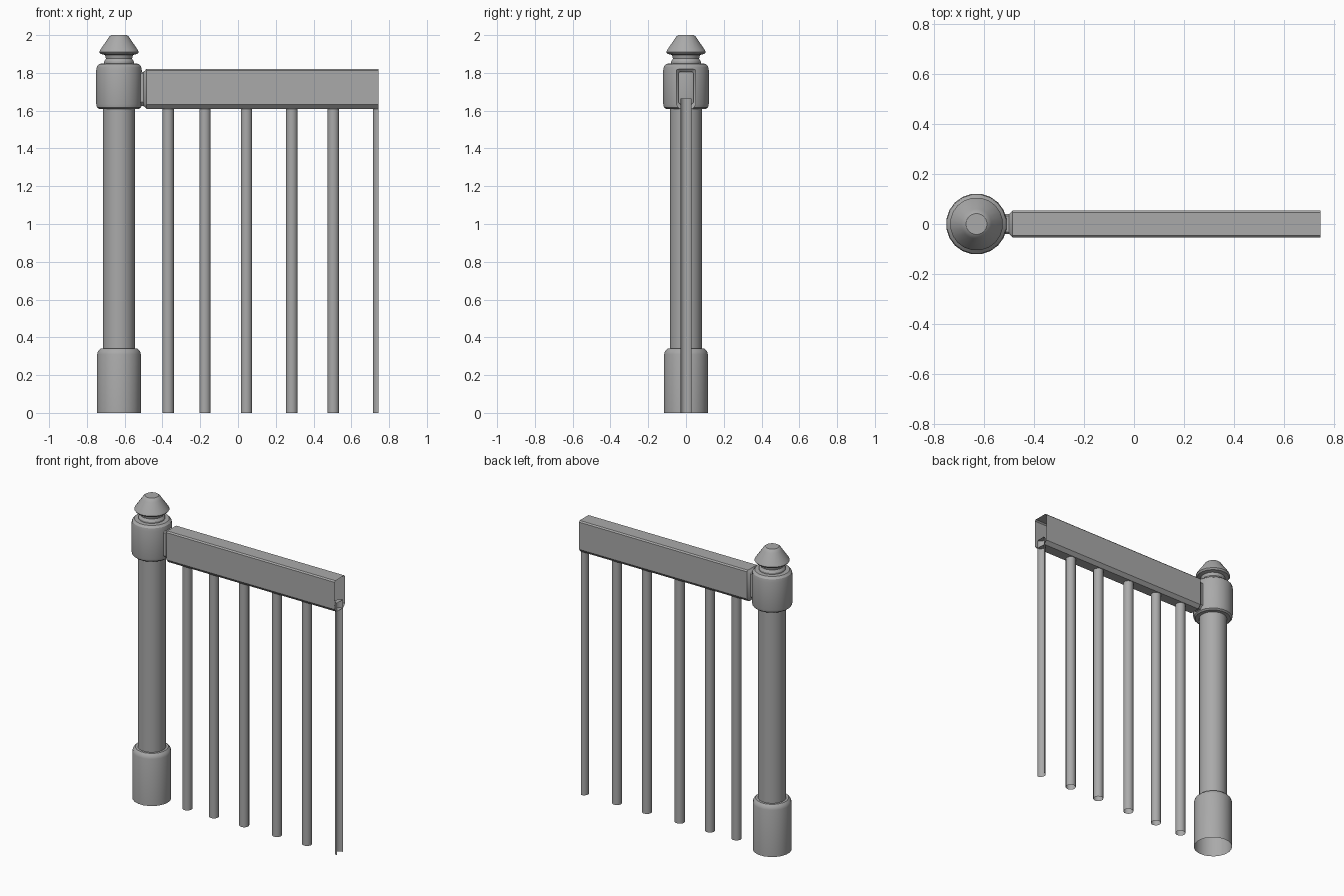
import bpy, bmesh, math

if "Cube" in bpy.data.objects:
    bpy.data.objects.remove(bpy.data.objects["Cube"])

grey = bpy.data.materials.new("plain_grey")
grey.use_nodes = True
COLOUR = (0.4, 0.4, 0.4, 1)
grey.diffuse_color = COLOUR
grey.node_tree.nodes["Principled BSDF"].inputs["Base Color"].default_value = COLOUR


def finish(name, bm):
    bmesh.ops.recalc_face_normals(bm, faces=bm.faces[:])
    mesh = bpy.data.meshes.new(name)
    bm.to_mesh(mesh)
    bm.free()
    obj = bpy.data.objects.new(name, mesh)
    mesh.materials.append(grey)
    bpy.context.collection.objects.link(obj)
    bpy.ops.object.select_all(action="DESELECT")
    obj.select_set(True)
    bpy.context.view_layer.objects.active = obj
    bpy.ops.object.shade_smooth_by_angle(angle=math.radians(32))
    return obj


def skin(bm, loops, cap_end):
    rings = [[bm.verts.new(p) for p in loop] for loop in loops]
    for a, b in zip(rings, rings[1:]):
        for i in range(len(a)):
            j = (i + 1) % len(a)
            bm.faces.new((a[i], a[j], b[j], b[i]))
    if cap_end:
        bm.faces.new(rings[-1])


def turned(name, x, profile, sides, cap_end=True):
    """Revolve (radius, height) pairs about a vertical axis, open underneath."""
    bm = bmesh.new()
    loops = []
    for r, z in profile:
        angles = [math.tau * (i + 0.5) / sides for i in range(sides)]
        loops.append([(x + r * math.cos(a), r * math.sin(a), z) for a in angles])
    skin(bm, loops, cap_end)
    return bm if name is None else finish(name, bm)


# Newel post: base, shaft, collar and finial
POST_X = -0.63
turned("post_base", POST_X, [(0.117, 0), (0.117, 0.31), (0.112, 0.328),
                             (0.1, 0.34), (0.08, 0.34)], 20)
turned("post_shaft", POST_X, [(0.085, 0.33), (0.085, 1.63)], 20, False)
turned("post_collar", POST_X, [(0.08, 1.61), (0.108, 1.61), (0.118, 1.618), (0.122, 1.635),
                               (0.122, 1.815), (0.118, 1.835), (0.105, 1.848),
                               (0.075, 1.85)], 20)
turned("post_finial", POST_X, [(0.08, 1.85), (0.08, 1.86), (0.07, 1.875), (0.075, 1.895),
                               (0.098, 1.9), (0.106, 1.91), (0.1, 1.923), (0.06, 1.98),
                               (0.052, 1.993), (0.042, 2.0)], 20)


# Handrail: bevelled section, open at its outer end, stepped in at the post
def section(x, inset):
    w, top, bottom = 0.054 - inset, 1.82 - inset, 1.61 + inset
    half = [(w - 0.02, bottom), (w, bottom + 0.022), (w, top - 0.008), (w - 0.008, top)]
    pts = half + [(-y, z) for y, z in reversed(half)]
    return [(x, y, z) for y, z in pts]


RAIL_END = 0.745
bm = bmesh.new()
skin(bm, [section(RAIL_END, 0), section(-0.485, 0), section(-0.495, 0.01),
          section(-0.5, 0.014), section(-0.55, 0.014)], True)
finish("handrail", bm)

# Balusters, the last one split in half at the open end
for i, x in enumerate((-0.37, -0.175, 0.045, 0.285, 0.505, RAIL_END)):
    bm = turned(None, x, [(0.031, 0), (0.031, 1.665)], 12)
    if x == RAIL_END:
        geom = bm.verts[:] + bm.edges[:] + bm.faces[:]
        bmesh.ops.bisect_plane(bm, geom=geom, plane_co=(RAIL_END, 0, 0),
                               plane_no=(1, 0, 0), clear_outer=True)
    finish(f"baluster_{i + 1}", bm)
